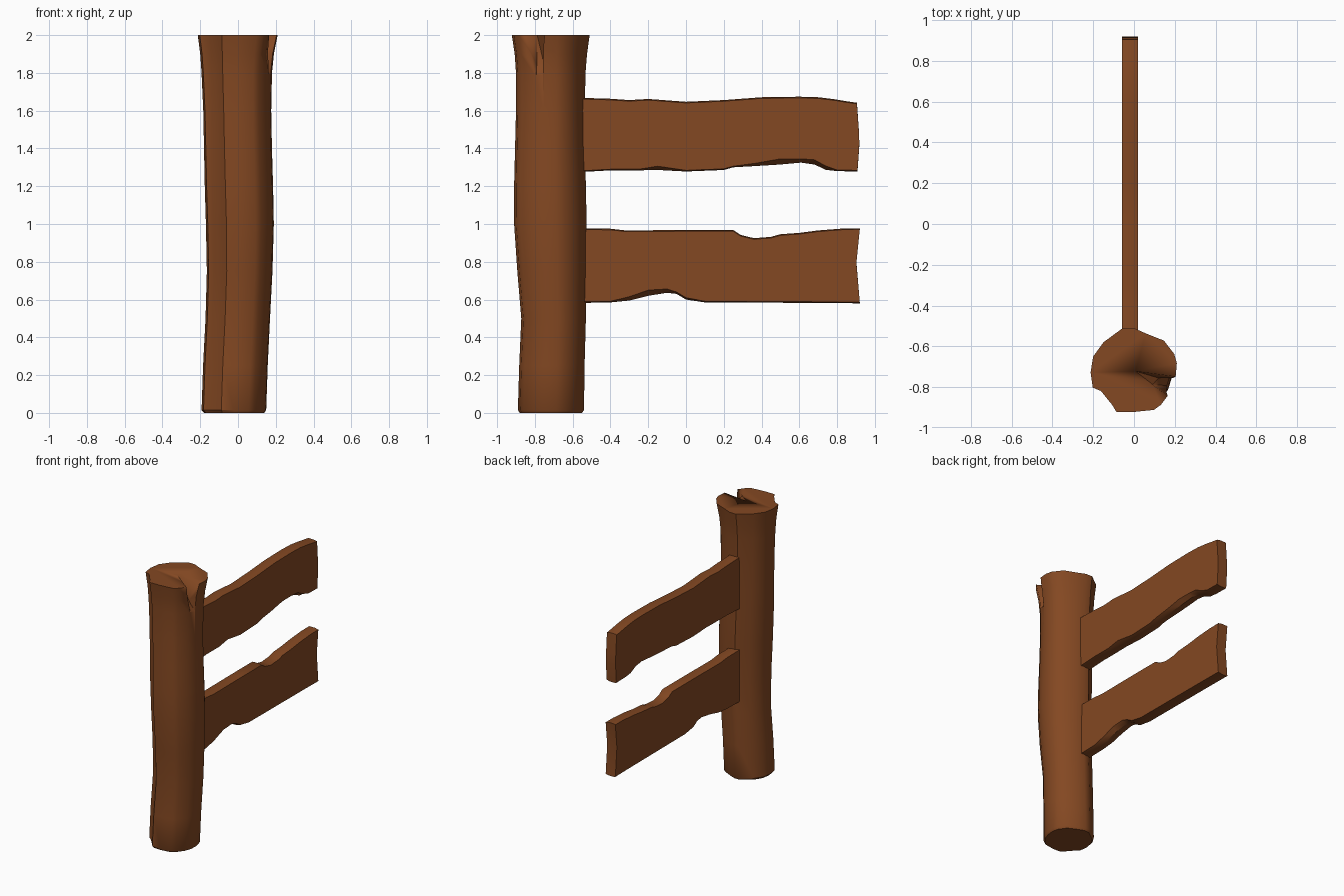
import bpy, bmesh

if "Cube" in bpy.data.objects:
    bpy.data.objects.remove(bpy.data.objects["Cube"])

wood = bpy.data.materials.new("brown_wood")
wood.diffuse_color = (0.23, 0.065, 0.016, 1)
wood.use_nodes = True
wood.node_tree.nodes["Principled BSDF"].inputs["Base Color"].default_value = wood.diffuse_color


def finish(bm, name, angle=0.6):
    bmesh.ops.recalc_face_normals(bm, faces=bm.faces)
    me = bpy.data.meshes.new(name)
    bm.to_mesh(me)
    bm.free()
    ob = bpy.data.objects.new(name, me)
    bpy.context.collection.objects.link(ob)
    me.materials.append(wood)
    bpy.ops.object.select_all(action='DESELECT')
    ob.select_set(True)
    bpy.context.view_layer.objects.active = ob
    bpy.ops.object.shade_smooth_by_angle(angle=angle)
    return ob


def bridge(bm, a, b):
    for i in range(len(a)):
        j = (i + 1) % len(a)
        bm.faces.new((a[i], a[j], b[j], b[i]))


# Post: irregular log outline (unit size) fitted to the x and y extents at each height
outline = [(1, .16), (.97, -.2), (.87, -.5), (.63, -.83), (.47, -.95), (0, -1), (-.4, -1),
           (-.5, -.83), (-.76, -.5), (-.95, -.42), (-1, -.06), (-.94, .32), (-.7, .66),
           (-.25, 1), (0, 1), (.28, .87), (.7, .7), (.94, .38)]
levels = [(0.0, -.18, .14, -.88, -.55), (.015, -.193, .15, -.89, -.54),
          (.25, -.185, .158, -.883, -.537), (.5, -.172, .17, -.872, -.53),
          (.75, -.165, .183, -.893, -.528), (1.0, -.17, .19, -.91, -.526),
          (1.2, -.176, .186, -.91, -.53), (1.4, -.18, .18, -.905, -.535),
          (1.6, -.184, .176, -.90, -.536), (1.8, -.193, .18, -.90, -.532),
          (1.9, -.2, .19, -.907, -.524), (2.0, -.213, .21, -.922, -.51)]
bm = bmesh.new()
rings = []
for z, x0, x1, y0, y1 in levels:
    ring = []
    k = 0.35 * (1 - z / 2)          # rounder towards the foot
    for u, v in outline:
        r = (u * u + v * v) ** 0.5
        s = 1 - k + k / r
        ring.append(bm.verts.new(((x0 + x1) / 2 + u * s * (x1 - x0) / 2,
                                  (y0 + y1) / 2 + v * s * (y1 - y0) / 2, z)))
    rings.append(ring)
for a, b in zip(rings, rings[1:]):
    bridge(bm, a, b)
bm.faces.new(rings[0])
bm.faces.new(rings[-1])
post = finish(bm, "post")

# Split at the top of the post: tapered wedge cut
bm = bmesh.new()
top = [bm.verts.new(p) for p in ((0, -.72, 2.01), (.26, -.755, 2.01), (.2, -.87, 2.01), (.09, -.79, 2.01))]
low = [bm.verts.new(p) for p in ((.12, -.755, 1.86), (.26, -.76, 1.67), (.24, -.80, 1.67), (.13, -.79, 1.84))]
bridge(bm, top, low)
bm.faces.new(top)
bm.faces.new(low)
bmesh.ops.triangulate(bm, faces=bm.faces)
cutter = finish(bm, "split_cutter")
cutter.hide_render = True
cutter.hide_set(True)
mod = post.modifiers.new("split", 'BOOLEAN')
mod.operation = 'DIFFERENCE'
mod.object = cutter
bpy.context.view_layer.objects.active = post
post.select_set(True)
bpy.ops.object.modifier_apply(modifier=mod.name)
bpy.data.objects.remove(cutter)


# Rails: worn plank outlines in y, z (optional third value = wear on the right face)
def rail(name, points, mid):
    bm = bmesh.new()
    loops = []
    for x, amount in ((-.06, .004), (-.052, 0), (-.01, 0), (.02, 1)):
        loop = []
        for p in points:
            wear = (p[2] if len(p) > 2 else .006) if amount == 1 else amount
            d = -1 if p[1] > mid else 1
            loop.append(bm.verts.new((x, p[0], p[1] + d * wear)))
        loops.append(loop)
    for a, b in zip(loops, loops[1:]):
        bridge(bm, a, b)
    bm.faces.new(loops[0])
    bm.faces.new(loops[-1])
    return finish(bm, name)


rail("upper_rail", [
    (-.56, 1.668), (-.4, 1.663), (-.3, 1.656), (-.2, 1.662), (0, 1.647), (.2, 1.656), (.4, 1.671),
    (.6, 1.674), (.7, 1.671), (.79, 1.66), (.85, 1.65), (.905, 1.642), (.915, 1.5), (.918, 1.42),
    (.908, 1.278), (.8, 1.28), (.74, 1.287, .02), (.68, 1.315, .025), (.61, 1.325, .02),
    (.5, 1.315, .03), (.37, 1.307, .015), (.25, 1.3), (.2, 1.286), (0, 1.278),
    (-.15, 1.286, .02), (-.25, 1.284), (-.4, 1.284), (-.56, 1.275)], 1.47)
rail("lower_rail", [
    (-.56, .977), (-.4, .975), (-.32, .966), (0, .968), (.25, .968), (.29, .942), (.36, .925),
    (.45, .932), (.5, .946), (.6, .953), (.7, .966), (.83, .976), (.92, .977), (.902, .8),
    (.92, .58), (.75, .582), (.1, .585), (0, .6, .01), (-.05, .63, .01), (-.1, .636, .02),
    (-.2, .62, .03), (-.3, .595, .02), (-.4, .585), (-.56, .582)], .78)
